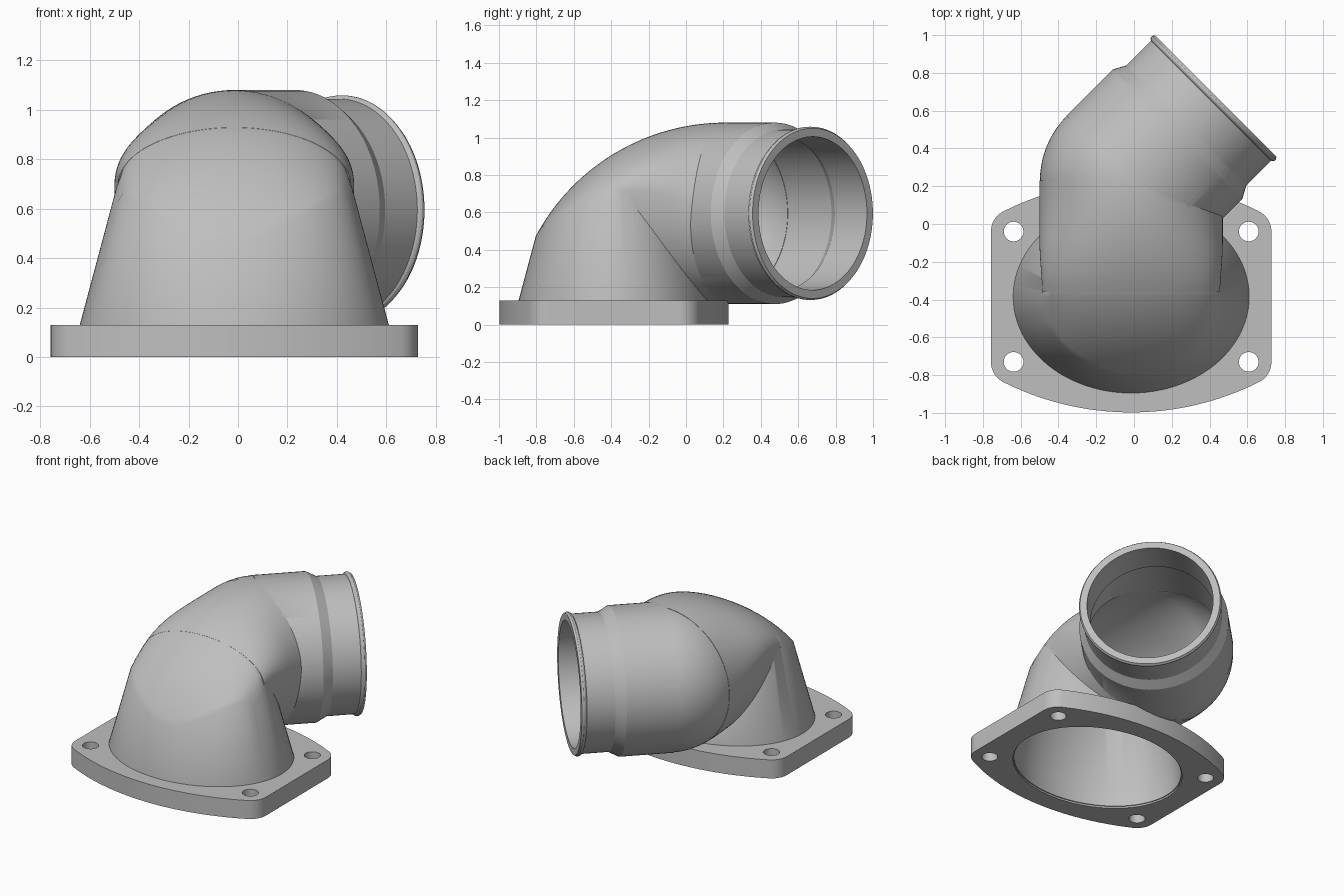
import bpy, bmesh
from math import sin, cos, pi, sqrt, radians, atan2
from mathutils import Vector

cube = bpy.data.objects.get("Cube")
if cube:
    bpy.data.objects.remove(cube, do_unlink=True)

grey = bpy.data.materials.new("cast_grey")
grey.use_nodes = True
grey.diffuse_color = (0.52, 0.52, 0.52, 1)
grey.node_tree.nodes["Principled BSDF"].inputs["Base Color"].default_value = (0.52, 0.52, 0.52, 1)

CX, CY = -0.015, -0.385                   # base centre
JOINT = Vector((CX, 0.23, 0.595))         # where the two pipe axes meet
RADIUS, WALL, SEG = 0.485, 0.04, 96
ANGLES = [2 * pi * i / SEG for i in range(SEG)]


def loft(name, rings):
    """Closed solid skinned through equal-length rings of points."""
    bm = bmesh.new()
    loops = [[bm.verts.new(p) for p in ring] for ring in rings]
    n = len(loops[0])
    for a, b in zip(loops, loops[1:]):
        for i in range(n):
            j = (i + 1) % n
            bm.faces.new((a[i], a[j], b[j], b[i]))
    bm.faces.new(loops[0][::-1])
    bm.faces.new(loops[-1])
    bmesh.ops.recalc_face_normals(bm, faces=bm.faces)
    mesh = bpy.data.meshes.new(name)
    bm.to_mesh(mesh)
    bm.free()
    mesh.materials.append(grey)
    ob = bpy.data.objects.new(name, mesh)
    bpy.context.collection.objects.link(ob)
    return ob


def combine(target, other, operation):
    """Apply a boolean and discard the second solid."""
    mod = target.modifiers.new("join", 'BOOLEAN')
    mod.operation, mod.solver, mod.object = operation, 'EXACT', other
    bpy.context.view_layer.objects.active = target
    bpy.ops.object.modifier_apply(modifier=mod.name)
    bpy.data.objects.remove(other, do_unlink=True)


def ramp(v, lo, hi):
    t = min(1, max(0, (v - lo) / (hi - lo)))
    return t * t * (3 - 2 * t)


# Shape of the curved hood: crown, shoulder height and half width along y
def crown(y):
    d = min(0, y - 0.21)
    return -0.07 + sqrt(max(0, 1.15 ** 2 - d * d))


def shoulder(y):
    return crown(y) - 0.23 - (RADIUS - 0.23) * ramp(y, CY, 0.21)


def half_width(y):
    return 0.47 + 0.015 * ramp(y, CY, -0.1)


def hood_height(x, y, inset):
    u = min(1, abs(x - CX) / (half_width(y) - inset))
    low = shoulder(y)
    under = 0.004 * ramp(y, CY, CY + 0.08)
    return low + (crown(y) - inset - low) * sqrt(1 - u * u) - under


def tapered_base(inset, bottom):
    """Drafted oval cone, trimmed by the hood surface."""
    def point(a, z):
        shrink = inset + 0.267 * max(0, z - 0.13)
        return Vector((CX + (0.625 - shrink) * cos(a), CY + (0.51 - shrink) * sin(a), z))

    edge = []
    for a in ANGLES:
        lo, hi = 0.13, 1.05
        for _ in range(30):
            mid = (lo + hi) / 2
            p = point(a, mid)
            if hood_height(p.x, p.y, inset) > mid:
                lo = mid
            else:
                hi = mid
        edge.append(point(a, lo))
    rings = [[point(a, bottom) for a in ANGLES], [point(a, 0.13) for a in ANGLES], edge]
    for k in range(1, 21):
        s = 1 - k / 20.3
        ring = []
        for p in edge:
            x, y = CX + (p.x - CX) * s, CY + (p.y - CY) * s
            ring.append((x, y, hood_height(x, y, inset)))
        rings.append(ring)
    return loft("tapered_base", rings)


def barrel(inset):
    """Horizontal pipe that leaves the hood towards the back."""
    rings = []
    for k in range(21):
        y = -0.36 + (JOINT.y + 0.36) * k / 20
        w, mid = half_width(y) - inset, shoulder(y)
        up, down = crown(y) - inset - mid, mid - 0.11 - inset
        rings.append([(CX + w * cos(a), y, mid + (up if sin(a) > 0 else down) * sin(a))
                      for a in ANGLES])
    return loft("barrel", rings)


def turned(name, profile, direction):
    """Turn (distance, radius) pairs about an axis through the joint."""
    d = Vector(direction).normalized()
    side, up = d.cross(Vector((0, 0, 1))), Vector((0, 0, 1))
    return loft(name, [[JOINT + d * t + (side * cos(a) + up * sin(a)) * r for a in ANGLES]
                       for t, r in profile])


def solid(inset, bottom, outlet):
    body = tapered_base(inset, bottom)
    combine(body, barrel(inset), 'UNION')
    r = RADIUS - 0.002 - inset
    ball = [(-r * cos(pi * k / 40), r * sin(pi * k / 40)) for k in range(1, 40)]
    combine(body, turned("elbow_ball", ball, (0.38, 0.92, 0)), 'UNION')
    combine(body, turned("outlet", outlet, (1, 1, 0)), 'UNION')
    return body


# Hollow elbow body with stepped outlet and rim bead
outer = [(0, RADIUS), (0.347, RADIUS), (0.414, 0.449), (0.598, 0.449), (0.603, 0.458),
         (0.611, 0.463), (0.62, 0.463), (0.627, 0.458), (0.633, 0.455)]
inner = [(0, RADIUS - WALL), (0.33, RADIUS - WALL), (0.39, 0.41), (0.7, 0.41)]
elbow_body = solid(0, 0.012, outer)
combine(elbow_body, solid(WALL, -0.05, inner), 'DIFFERENCE')
elbow_body.name = "elbow_body"

# Flange outline: bowed front and back, rounded corners around the bolt holes
HX, HY, CORNER, BOW = 0.6225, 0.345, 0.12, 1.507
bow_y = BOW - 0.6125
tip = atan2(HX, bow_y + HY)
quarter = [(HX + CORNER * cos(a), HY + CORNER * sin(a))
           for a in [(pi / 2 - tip) * k / 10 for k in range(11)]]
quarter += [(BOW * sin(a), BOW * cos(a) - bow_y)
            for a in [tip * (1 - k / 12) for k in range(1, 13)]]
half = quarter + [(-x, y) for x, y in quarter[-2::-1]]
outline = half + [(-x, -y) for x, y in half]
flange = loft("flange", [[(CX + x, CY + y, z) for x, y in outline] for z in (0, 0.13)])


def oval(name, x, y, rx, ry):
    return loft(name, [[(x + rx * cos(a), y + ry * sin(a), z) for a in ANGLES]
                       for z in (-0.1, 0.3)])


combine(flange, oval("bore", CX, CY, 0.592, 0.477), 'DIFFERENCE')
for sx in (-1, 1):
    for sy in (-1, 1):
        combine(flange, oval("bolt_hole", CX + sx * HX, CY + sy * HY, 0.052, 0.052), 'DIFFERENCE')

# Smooth shading with crisp edges
for ob in (elbow_body, flange):
    bpy.ops.object.select_all(action='DESELECT')
    ob.select_set(True)
    bpy.context.view_layer.objects.active = ob
    bpy.ops.object.shade_smooth_by_angle(angle=radians(28))
